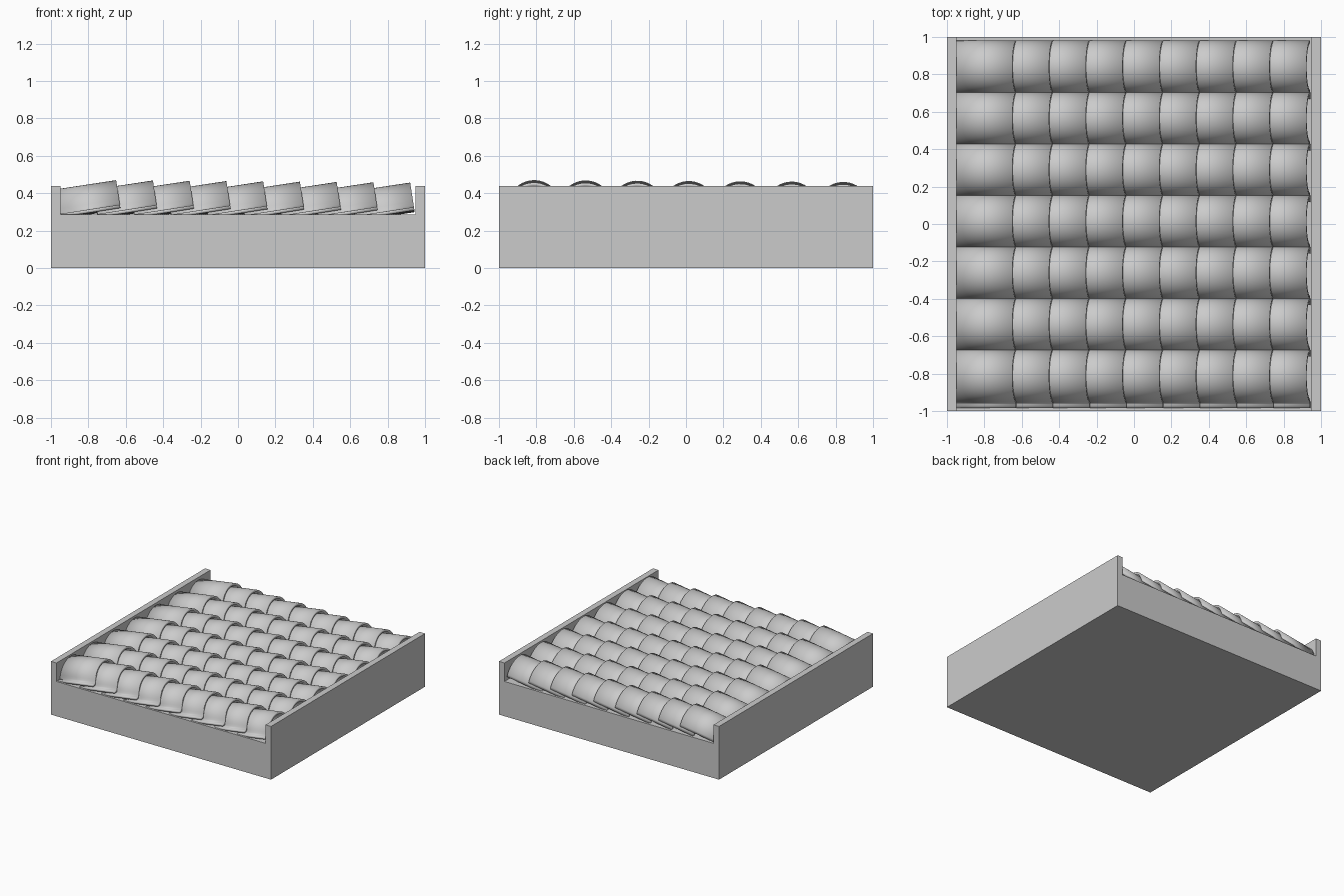
import bpy, bmesh, math

if "Cube" in bpy.data.objects:
    bpy.data.objects.remove(bpy.data.objects["Cube"])

grey = bpy.data.materials.new("light_grey")
grey.use_nodes = True
grey.diffuse_color = (0.6, 0.6, 0.6, 1)
grey.node_tree.nodes["Principled BSDF"].inputs["Base Color"].default_value = grey.diffuse_color


def make_object(name, bm):
    mesh = bpy.data.meshes.new(name)
    bm.to_mesh(mesh)
    bm.free()
    mesh.materials.append(grey)
    obj = bpy.data.objects.new(name, mesh)
    bpy.context.collection.objects.link(obj)
    return obj


# Base slab with a raised wall along each side, as one extruded U profile
DECK, WALL, INNER = 0.285, 0.437, 0.95
half = [(1, 0), (1, WALL), (INNER, WALL), (INNER, DECK)]
outline = half + [(-x, z) for x, z in reversed(half)]
bm = bmesh.new()
face = bm.faces.new([bm.verts.new((x, -1, z)) for x, z in outline])
out = bmesh.ops.extrude_face_region(bm, geom=[face])
bmesh.ops.translate(bm, vec=(0, 2, 0),
                    verts=[g for g in out["geom"] if isinstance(g, bmesh.types.BMVert)])
bmesh.ops.recalc_face_normals(bm, faces=bm.faces)
make_object("base_tray", bm)

# Curved roof tile: flat lip, small fillet, then a barrel arc
LENGTH, TILT, RADIUS, THICK = 0.32, math.radians(8.7), 0.133, 0.018
profile = [(-0.172, 0.009), (-0.152, 0.009), (-0.141, 0.014), (-0.134, 0.026)]
for i in range(21):
    a = math.radians(165 - 160 * i / 20)
    profile.append((RADIUS * math.cos(a), 0.009 + RADIUS * math.sin(a)))

bm = bmesh.new()
low, high = [[bm.verts.new((d * math.cos(TILT) - z * math.sin(TILT), y,
                            d * math.sin(TILT) + z * math.cos(TILT)))
              for y, z in profile] for d in (0, LENGTH)]
for i in range(len(profile) - 1):
    bm.faces.new((low[i], high[i], high[i + 1], low[i + 1]))
bmesh.ops.recalc_face_normals(bm, faces=bm.faces)
tiles = make_object("roof_tiles", bm)
tiles.location = (-0.945, -0.812, 0.272)

bpy.context.view_layer.objects.active = tiles
tiles.select_set(True)
bpy.ops.object.shade_smooth_by_angle(angle=math.radians(40))

# Give the tile thickness, then lay overlapping courses and rows
solid = tiles.modifiers.new("thickness", "SOLIDIFY")
solid.thickness = THICK
solid.offset = 0
for name, count, step in (("courses", 9, (0.1965, 0, -0.0016)),
                          ("rows", 7, (0, 0.2755, -0.0016))):
    arr = tiles.modifiers.new(name, "ARRAY")
    arr.count = count
    arr.use_relative_offset = False
    arr.use_constant_offset = True
    arr.constant_offset_displace = step
